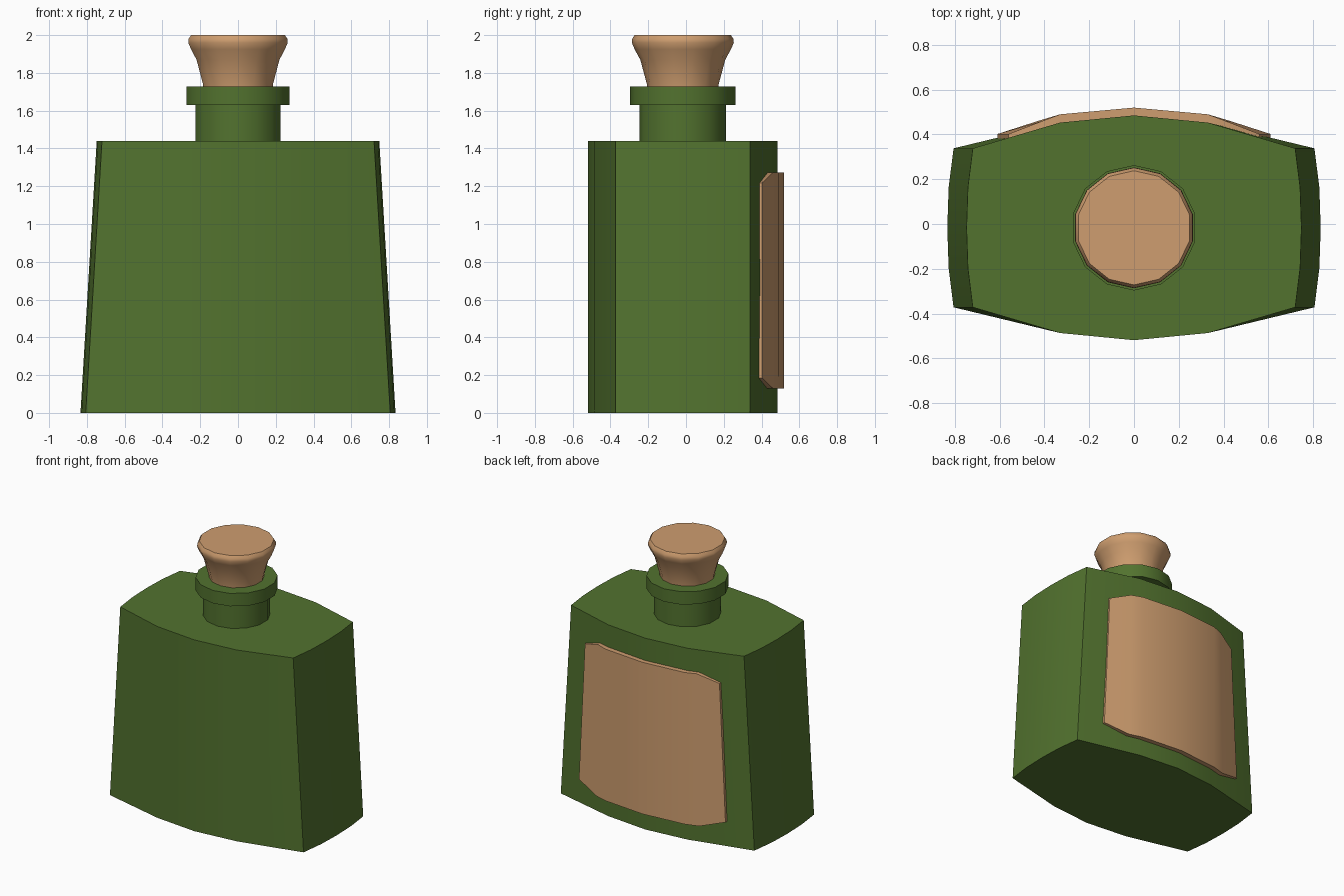
import bpy, bmesh, math

if "Cube" in bpy.data.objects:
    bpy.data.objects.remove(bpy.data.objects["Cube"])

CY = -0.017  # centre line of the bottle in y


def material(name, color):
    m = bpy.data.materials.new(name)
    m.diffuse_color = (*color, 1)
    m.use_nodes = True
    m.node_tree.nodes["Principled BSDF"].inputs["Base Color"].default_value = m.diffuse_color
    return m


GREEN = material("green_glass", (0.085, 0.17, 0.028))
TAN = material("cork_tan", (0.62, 0.34, 0.16))


def loft(name, rings, mat, angle=35):
    """Skin a stack of equal-length closed rings and cap both ends."""
    bm = bmesh.new()
    vs = [[bm.verts.new(p) for p in r] for r in rings]
    n = len(rings[0])
    for a, b in zip(vs, vs[1:]):
        for i in range(n):
            j = (i + 1) % n
            bm.faces.new((a[i], a[j], b[j], b[i]))
    bm.faces.new(vs[0][::-1])
    bm.faces.new(vs[-1])
    bmesh.ops.recalc_face_normals(bm, faces=bm.faces)
    me = bpy.data.meshes.new(name)
    bm.to_mesh(me)
    bm.free()
    me.materials.append(mat)
    ob = bpy.data.objects.new(name, me)
    bpy.context.collection.objects.link(ob)
    bpy.ops.object.select_all(action='DESELECT')
    ob.select_set(True)
    bpy.context.view_layer.objects.active = ob
    bpy.ops.object.shade_smooth_by_angle(angle=math.radians(angle))
    return ob


def turned(name, profile, mat, n=14):
    """Round part from (radius, z) pairs."""
    ang = [2 * math.pi * i / n for i in range(n)]
    rings = [[(r * math.sin(a), CY + r * math.cos(a), z) for a in ang]
             for r, z in profile]
    return loft(name, rings, mat)


# Body: bulged rectangle, narrower at the top
def body_ring(corner, z):
    quarter = [(corner + 0.028, 0), (corner + 0.022, 0.18), (corner, 0.355),
               (0.33, 0.47), (0, 0.502)]
    half = quarter + [(-x, y) for x, y in quarter[-2::-1]]
    full = half + [(x, -y) for x, y in half[-2:0:-1]]
    return [(x, CY + y, z) for x, y in full]


loft("bottle_body", [body_ring(0.806, 0), body_ring(0.72, 1.44)], GREEN)

# Neck, collar and cork
turned("neck", [(0.23, 1.42), (0.23, 1.65)], GREEN)
turned("collar", [(0.28, 1.63), (0.28, 1.727)], GREEN)
turned("cork", [(0.187, 1.70), (0.19, 1.74), (0.225, 1.87), (0.255, 1.925),
                (0.27, 1.96), (0.268, 1.98), (0.255, 2.0)], TAN)

# Label: curved panel with clipped corners on the back
right = [(0.33, 0.33, 0.49, 0), (0.43, 0.41, 0.46, 0), (0.61, 0.56, 0.402, 0.055)]
cols = [(-b, -t, y, d) for b, t, y, d in right[::-1]] + [(0, 0, 0.52, 0)] + right
rings = []
for b, t, y, d in cols:
    lo, hi = 0.13 + d, 1.272 - d
    rings.append([(b, y - 0.038, lo), (b, y, lo), (t, y, hi), (t, y - 0.038, hi)])
loft("label", rings, TAN)
